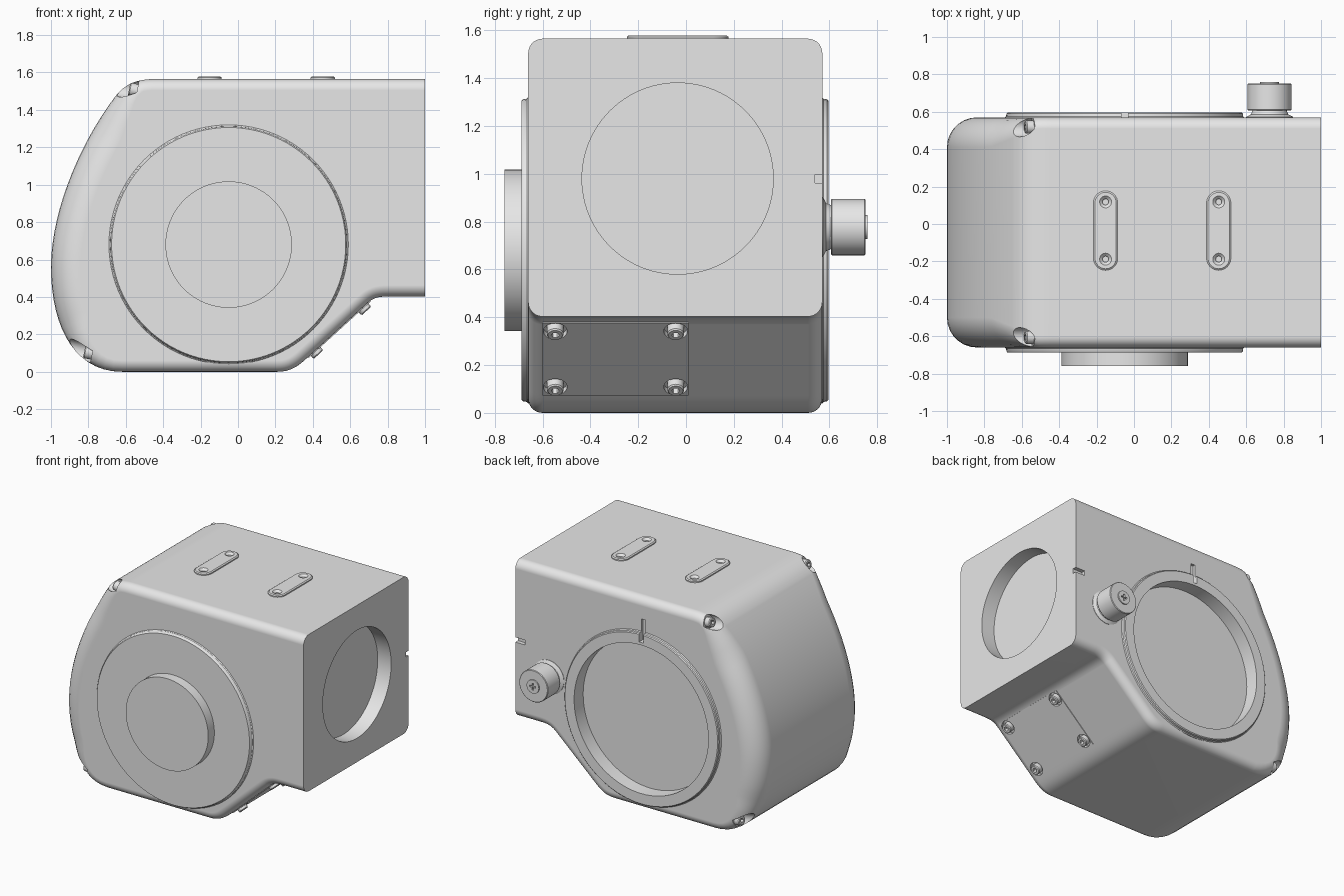
import bpy
import bmesh
from math import sin, cos, pi
from mathutils import Vector, Matrix
from mathutils.geometry import interpolate_bezier

default_cube = bpy.data.objects.get("Cube")
if default_cube:
    bpy.data.objects.remove(default_cube, do_unlink=True)

grey = bpy.data.materials.new("light_grey_metal")
grey.use_nodes = True
grey.diffuse_color = (0.8, 0.8, 0.8, 1)
grey.node_tree.nodes["Principled BSDF"].inputs["Base Color"].default_value = (0.8, 0.8, 0.8, 1)

FRONT, BACK, TOP = -0.66, 0.57, 1.565
X, Y, Z = Vector((1, 0, 0)), Vector((0, 1, 0)), Vector((0, 0, 1))
parts = []


def finish(name, bm, keep=True):
    """Turn a bmesh into an object; cutters are not kept as parts."""
    bm.normal_update()
    bmesh.ops.recalc_face_normals(bm, faces=bm.faces[:])
    mesh = bpy.data.meshes.new(name)
    bm.to_mesh(mesh)
    bm.free()
    mesh.materials.append(grey)
    obj = bpy.data.objects.new(name, mesh)
    bpy.context.collection.objects.link(obj)
    if keep:
        parts.append(obj)
    else:
        obj.hide_render = True
    return obj


def lathe(name, profile, loc, axis=Z, steps=32, closed=False, keep=True):
    """Revolve (radius, height) points around an axis."""
    bm = bmesh.new()
    rings = []
    for r, h in profile:
        count = steps if r > 0 else 1
        rings.append([bm.verts.new((r * cos(2 * pi * k / steps), r * sin(2 * pi * k / steps), h))
                      for k in range(count)])
    pairs = list(zip(rings, rings[1:]))
    if closed:
        pairs.append((rings[-1], rings[0]))
    for a, b in pairs:
        for k in range(steps):
            n = (k + 1) % steps
            corners = (a[k % len(a)], a[n % len(a)], b[n % len(b)], b[k % len(b)])
            bm.faces.new(dict.fromkeys(corners))
    turn = axis.to_track_quat('Z', 'Y').to_matrix().to_4x4()
    bm.transform(Matrix.Translation(loc) @ turn)
    return finish(name, bm, keep)


def rod(radius, low, high):
    return [(0, low), (radius, low), (radius, high), (0, high)]


def box(name, loc, size, turn=Matrix(), keep=True):
    bm = bmesh.new()
    bmesh.ops.create_cube(bm, size=1)
    bm.transform(Matrix.Translation(loc) @ turn @ Matrix.Diagonal((*size, 1)))
    return finish(name, bm, keep)


def cut(cutter, *targets):
    """Subtract a cutter from each target, then discard it."""
    for obj in targets:
        mod = obj.modifiers.new("cut", 'BOOLEAN')
        mod.operation = 'DIFFERENCE'
        mod.solver = 'EXACT'
        mod.object = cutter
        bpy.context.view_layer.objects.active = obj
        bpy.ops.object.modifier_apply(modifier=mod.name)
    bpy.data.objects.remove(cutter, do_unlink=True)


# Housing outline, seen from the front
SLOPE_LOW, SLOPE_HIGH = (0.385, 0.088), (0.695, 0.37)
curves = [
    [(-0.44, TOP), (-0.54, TOP), (-0.60, 1.54), (-0.65, 1.48)],
    [(-0.65, 1.48), (-0.85, 1.22), (-1, 0.85), (-1, 0.56)],
    [(-1, 0.56), (-1, 0.25), (-0.88, 0), (-0.62, 0)],
    [(0.21, 0), (0.295, 0), (0.335, 0.043), SLOPE_LOW],
    [SLOPE_HIGH, (0.725, 0.396), (0.755, 0.403), (0.81, 0.403)],
]
outline = [Vector((1, TOP))]
for curve in curves:
    for p in interpolate_bezier(*[Vector((x, z, 0)) for x, z in curve], 16):
        if (p.xy - outline[-1]).length > 1e-4:
            outline.append(p.xy)
outline.append(Vector((1, 0.403)))


def clamp(v):
    return max(0.0, min(1.0, v))


# Housing body with a fillet that widens on the curved end
bm = bmesh.new()
rows = []
last = len(outline) - 1
for i, p in enumerate(outline):
    tangent = outline[min(i + 1, last)] - outline[max(i - 1, 0)]
    if i in (0, last):
        tangent = Vector((-1 if i == 0 else 1, 0))
    tangent.normalize()
    normal = Vector((tangent.y, -tangent.x))
    radius = 0.06 + 0.1 * clamp((-0.52 - p.x) / 0.25) * clamp(p.y / 0.25)
    row = []
    for side in (1, -1):
        arc = []
        for k in range(8):
            a = k / 7 * pi / 2
            q = p - normal * radius * (1 - sin(a))
            y = (FRONT if side == 1 else BACK) + side * radius * (1 - cos(a))
            arc.append(bm.verts.new((q.x, y, q.y)))
        row += arc if side == 1 else arc[::-1]
    rows.append(row)
for a, b in zip(rows, rows[1:]):
    for j in range(len(a) - 1):
        bm.faces.new((a[j], a[j + 1], b[j + 1], b[j]))
bm.faces.new([row[0] for row in rows])
bm.faces.new([row[-1] for row in rows])
bm.faces.new(rows[0] + rows[-1][::-1])
body = finish("housing_body", bm)

# Round port in the flat end
cut(lathe("port", rod(0.4, -0.11, 0.1), (1, -0.035, 0.98), X, 96, keep=False), body)

# Front disc and boss
hub = Vector((-0.05, 0, 0.68))
front_disc = [(0, -0.1), (0.64, -0.1), (0.64, 0), (0.634, 0.006), (0.632, 0.02),
              (0.626, 0.028), (0, 0.028)]
lathe("front_disc", front_disc, hub + Y * FRONT, -Y, 96)
lathe("front_boss", rod(0.338, 0, 0.1), hub + Y * FRONT, -Y, 96)

# Back ring around a shallow recess
cut(lathe("recess", rod(0.56, -0.08, 0.1), hub + Y * BACK, Y, 96, keep=False), body)
ring = [(0.55, -0.1), (0.64, -0.1), (0.64, 0), (0.634, 0.006), (0.632, 0.02),
        (0.626, 0.026), (0.55, 0.026)]
back_ring = lathe("back_ring", ring, hub + Y * BACK, Y, 96, closed=True)

# Index slots on the back
cut(box("slot", (-0.05, 0.62, 1.33), (0.034, 0.14, 0.16), keep=False), body, back_ring)
cut(box("slot", (0.97, 0.59, 0.98), (0.1, 0.1, 0.036), keep=False), body)

# Clamping knob
knob_at = Vector((0.725, BACK, 0.777))
knob = lathe("clamp_knob", [
    (0, -0.02), (0.125, -0.02), (0.125, 0.003), (0.1, 0.016), (0.092, 0.036),
    (0.114, 0.036), (0.118, 0.041), (0.118, 0.177), (0.114, 0.181),
    (0.05, 0.181), (0.05, 0.19), (0, 0.19)], knob_at, Y, 48)
for size in ((0.05, 0.03, 0.012), (0.012, 0.03, 0.05)):
    cut(box("cross", knob_at + Y * 0.19, size, keep=False), knob)

# Mounting pads on top, each with two countersunk holes
sink = [(0, -0.04), (0.016, -0.04), (0.016, -0.015), (0.034, 0.002), (0.034, 0.03), (0, 0.03)]
for name, x in (("left_top_pad", 0.453), ("right_top_pad", -0.152)):
    bm = bmesh.new()
    loops = []
    for radius, z in ((0.065, -0.01), (0.065, 0.008), (0.057, 0.014)):
        loop = []
        for end in (0, 1):
            for k in range(17):
                a = end * pi + k / 16 * pi
                y = -0.035 + (0.1475 if end == 0 else -0.1475) + radius * sin(a)
                loop.append(bm.verts.new((x + radius * cos(a), y, TOP + z)))
        loops.append(loop)
    for a, b in zip(loops, loops[1:]):
        for j in range(len(a)):
            n = (j + 1) % len(a)
            bm.faces.new((a[j], a[n], b[n], b[j]))
    bm.faces.new(loops[0])
    bm.faces.new(loops[-1])
    pad = finish(name, bm)
    for y in (0.118, -0.188):
        cut(lathe("sink", sink, (x, y, TOP + 0.014), keep=False), pad, body)


# Socket-head bolts
def bolt(name, loc, axis):
    head = lathe(name, [(0, -0.04), (0.035, -0.04), (0.035, 0.022), (0.03, 0.028), (0, 0.028)],
                 loc, axis)
    cut(lathe("socket", rod(0.017, 0, 0.1), loc, axis, 6, keep=False), head)


# Access plate on the sloped underside, notched around its bolts
low = Vector((SLOPE_LOW[0], 0, SLOPE_LOW[1]))
high = Vector((SLOPE_HIGH[0], 0, SLOPE_HIGH[1]))
along = (high - low).normalized()
out = along.cross(-Y)
if out.z > 0:
    out = -out
middle = (low + high) / 2 - Y * 0.295
turn = Matrix((along, Y, along.cross(Y))).transposed().to_4x4()
plate = box("access_plate", middle + out * 0.001, (0.45, 0.61, 0.009), turn)
for i, u in enumerate((-0.173, 0.173)):
    for j, v in enumerate((-0.252, 0.252)):
        spot = middle + along * u + Y * v
        cut(lathe("seat", rod(0.05, -0.02, 0.04), spot, out, keep=False), plate, body)
        bolt("plate_bolt_%d" % (2 * i + j + 1), spot, out)

# Bolts sunk in pockets at the corners of the curved end
tilt = Vector((-1, 0, 0.2)).normalized()
for level, x, z in (("upper", -0.54, 1.503), ("lower", -0.78, 0.1)):
    for side, y in (("back", 0.518), ("front", -0.606)):
        spot = Vector((x, y, z))
        cut(lathe("pocket", rod(0.052, 0, 0.25), spot, tilt, keep=False), body)
        bolt("%s_%s_bolt" % (level, side), spot + tilt * 0.015, tilt)

# Smooth rounded surfaces, crisp edges
bpy.ops.object.select_all(action='DESELECT')
for obj in parts:
    obj.select_set(True)
bpy.context.view_layer.objects.active = body
bpy.ops.object.shade_smooth_by_angle(angle=pi / 6)
for obj in parts:
    mod = obj.modifiers.new("weighted_normals", 'WEIGHTED_NORMAL')
    mod.keep_sharp = True
